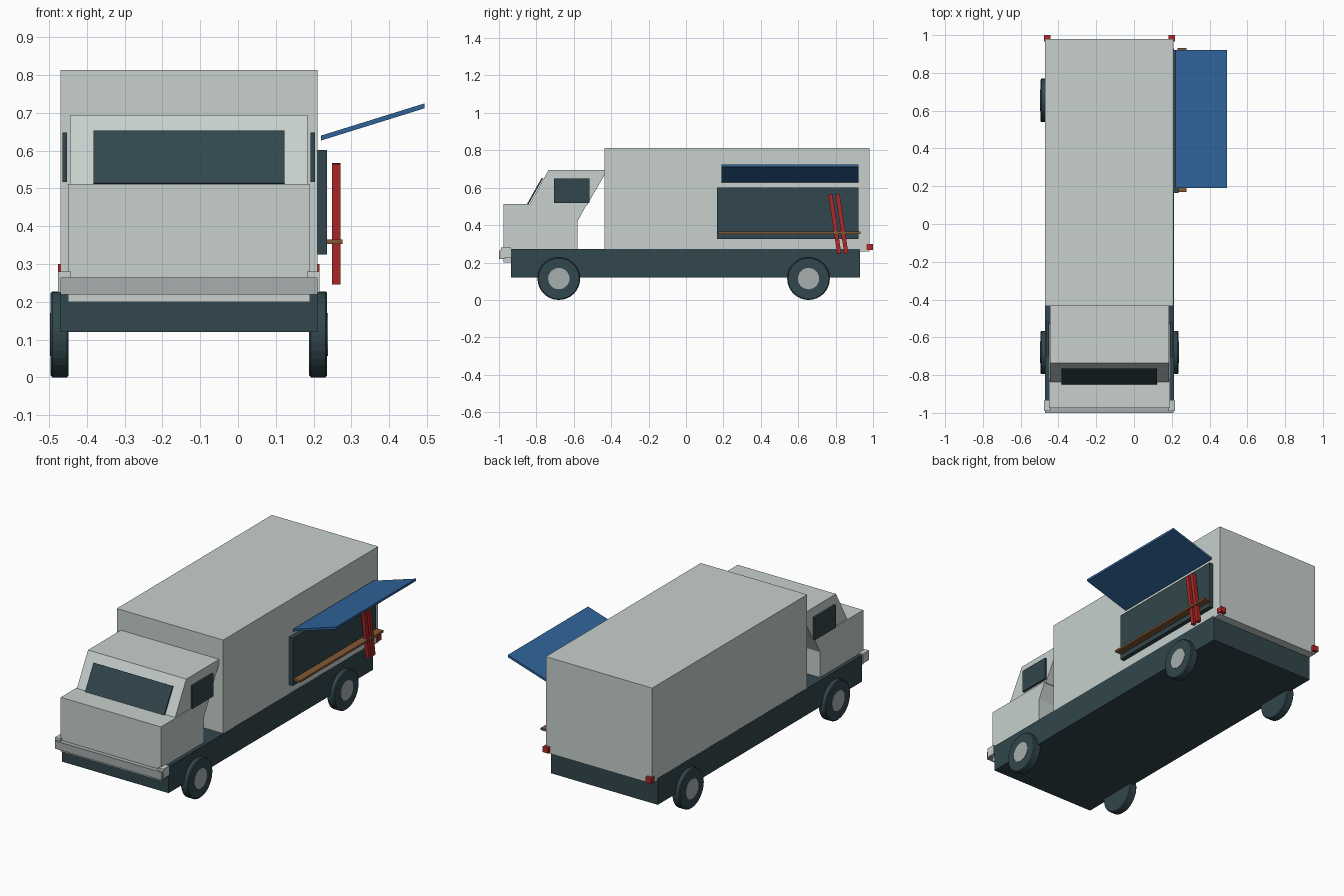
import bpy, bmesh, math
from mathutils import Matrix, Vector

old = bpy.data.objects.get("Cube")
if old:
    bpy.data.objects.remove(old, do_unlink=True)

CX = -0.13  # centre line of the vehicle body


def material(name, rgb):
    m = bpy.data.materials.new(name)
    m.use_nodes = True
    colour = (*rgb, 1)
    m.diffuse_color = colour
    m.node_tree.nodes["Principled BSDF"].inputs["Base Color"].default_value = colour
    return m


white = material("off_white", (0.57, 0.63, 0.61))
dark = material("dark_slate", (0.031, 0.062, 0.074))
grey = material("metal_grey", (0.39, 0.42, 0.42))
blue = material("awning_blue", (0.029, 0.125, 0.32))
red = material("signal_red", (0.45, 0.022, 0.022))
wood = material("wood_brown", (0.23, 0.10, 0.036))


def finish(name, bm, mat):
    bmesh.ops.recalc_face_normals(bm, faces=bm.faces)
    mesh = bpy.data.meshes.new(name)
    bm.to_mesh(mesh)
    bm.free()
    mesh.materials.append(mat)
    obj = bpy.data.objects.new(name, mesh)
    bpy.context.collection.objects.link(obj)
    return obj


def box(name, x, y, z, mat):
    """Box from (min, max) ranges."""
    bm = bmesh.new()
    bmesh.ops.create_cube(bm, size=1)
    for v in bm.verts:
        v.co = [r[0] if c < 0 else r[1] for c, r in zip(v.co, (x, y, z))]
    return finish(name, bm, mat)


def prism(name, outline, x0, x1, mat):
    """Side outline of (y, z) points extruded across x."""
    bm = bmesh.new()
    face = bm.faces.new([bm.verts.new((x0, y, z)) for y, z in outline])
    out = bmesh.ops.extrude_face_region(bm, geom=[face])
    verts = [g for g in out["geom"] if isinstance(g, bmesh.types.BMVert)]
    bmesh.ops.translate(bm, verts=verts, vec=(x1 - x0, 0, 0))
    return finish(name, bm, mat)


def bar(start, end, width):
    """Side outline of a straight strip between two points."""
    a, b = Vector(start), Vector(end)
    d = (b - a).normalized()
    n = Vector((-d.y, d.x)) * width / 2
    return [a + n, b + n, b - n, a - n]


def disc(name, x, y, z, radius, depth, mat, bevel=0):
    bm = bmesh.new()
    bmesh.ops.create_cone(bm, cap_ends=True, segments=32,
                          radius1=radius, radius2=radius, depth=depth)
    if bevel:
        rims = [e for e in bm.edges if any(len(f.verts) > 4 for f in e.link_faces)]
        bmesh.ops.bevel(bm, geom=rims, offset=bevel, segments=1, affect='EDGES')
    bmesh.ops.transform(bm, verts=bm.verts, matrix=Matrix.Translation((x, y, z))
                        @ Matrix.Rotation(math.pi / 2, 4, 'Y'))
    return finish(name, bm, mat)


# Chassis and cargo body
box("chassis", (CX - 0.341, CX + 0.341), (-0.935, 0.93), (0.12, 0.273), dark)
box("cargo_body", (CX - 0.34, CX + 0.34), (-0.435, 0.98), (0.26, 0.813), white)

# Cab: nose block and raked cabin
prism("cab_nose", [(-0.975, 0.2), (-0.975, 0.512), (-0.53, 0.512),
                   (-0.58, 0.42), (-0.58, 0.2)], CX - 0.32, CX + 0.32, white)
prism("cab_top", [(-0.84, 0.505), (-0.735, 0.695), (-0.42, 0.695), (-0.53, 0.505)],
      CX - 0.314, CX + 0.314, white)
prism("windscreen", bar((-0.846, 0.512), (-0.768, 0.651), 0.008),
      CX - 0.253, CX + 0.253, dark)

# Bumper
box("front_bumper", (CX - 0.34, CX + 0.34), (-1.0, -0.97), (0.22, 0.265), grey)

# Mirrored parts on both sides
for label, s in (("left", 1), ("right", -1)):
    def across(a, b):
        return sorted((CX + s * a, CX + s * b))
    box(label + "_side_window", across(0.322, 0.334), (-0.705, -0.515), (0.517, 0.648), dark)
    box(label + "_bumper_end", across(0.312, 0.346), (-0.99, -0.935), (0.225, 0.28), white)
    box(label + "_tail_light", across(0.312, 0.346), (0.965, 1.0), (0.268, 0.3), red)
    for end, y in (("front", -0.68), ("rear", 0.655)):
        disc(f"{end}_{label}_tyre", CX + s * 0.342, y, 0.114, 0.114, 0.048, dark, 0.005)
        disc(f"{end}_{label}_hub", CX + s * 0.36, y, 0.114, 0.057, 0.016, grey)

# Serving hatch, counter and leaning poles
box("serving_hatch", (0.205, 0.235), (0.165, 0.922), (0.325, 0.602), dark)
box("counter", (0.23, 0.277), (0.17, 0.932), (0.353, 0.365), wood)
for i, y in enumerate((0.772, 0.81)):
    prism(f"pole_{i + 1}", bar((y, 0.566), (y + 0.047, 0.248), 0.022), 0.249, 0.271, red)

# Raised awning
bm = bmesh.new()
section = [(0.22, 0.627), (0.22, 0.64), (0.493, 0.725), (0.493, 0.712)]
face = bm.faces.new([bm.verts.new((x, 0.19, z)) for x, z in section])
out = bmesh.ops.extrude_face_region(bm, geom=[face])
bmesh.ops.translate(bm, vec=(0, 0.732, 0),
                    verts=[g for g in out["geom"] if isinstance(g, bmesh.types.BMVert)])
finish("awning", bm, blue)
